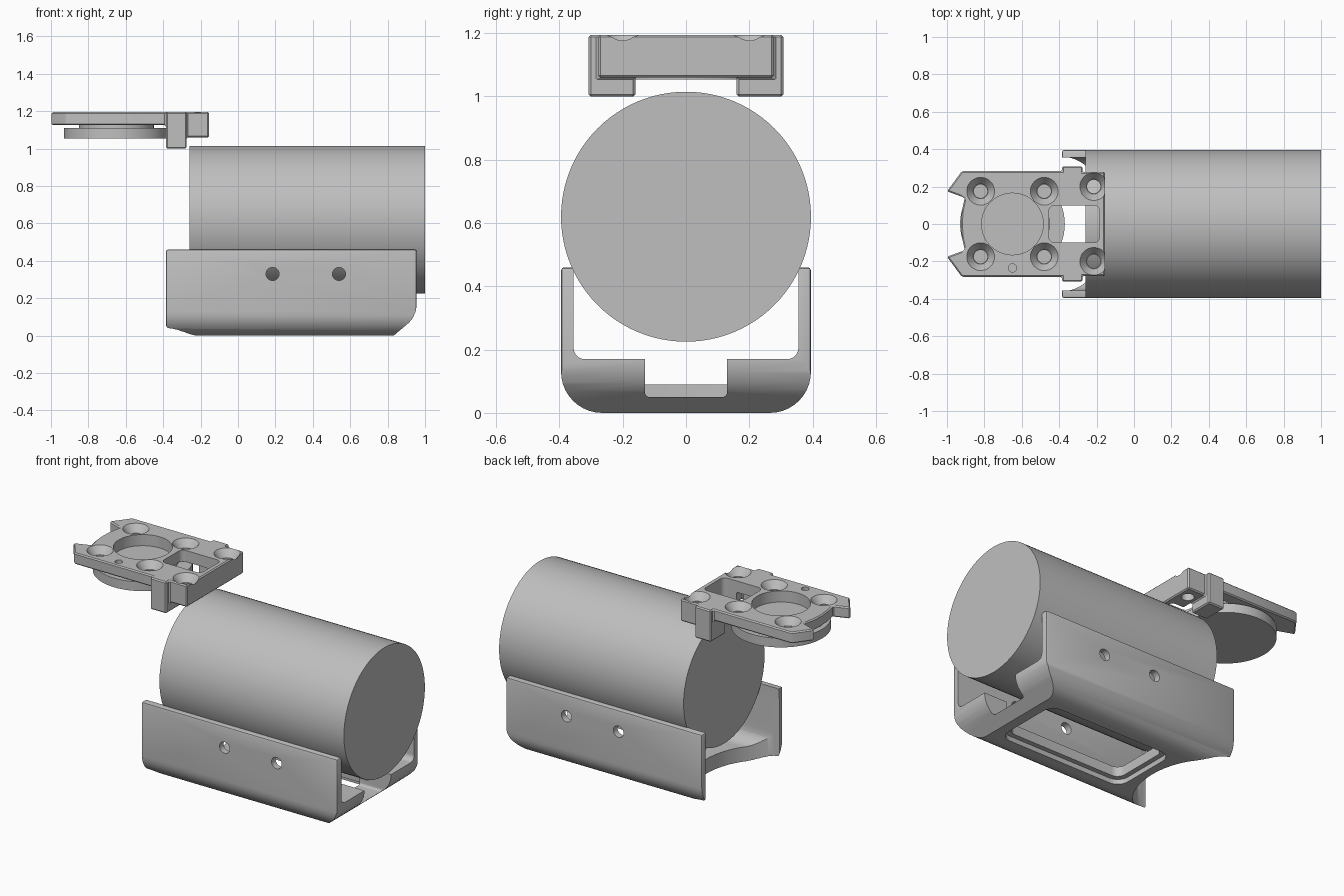
import bpy, bmesh, math
from mathutils import Matrix

if "Cube" in bpy.data.objects:
    bpy.data.objects.remove(bpy.data.objects["Cube"])

grey = bpy.data.materials.new("plain_grey")
grey.use_nodes = True
GREY = (0.52, 0.52, 0.52, 1)
grey.diffuse_color = GREY
grey.node_tree.nodes["Principled BSDF"].inputs["Base Color"].default_value = GREY


def finish(bm, name):
    bmesh.ops.recalc_face_normals(bm, faces=bm.faces)
    mesh = bpy.data.meshes.new(name)
    bm.to_mesh(mesh)
    bm.free()
    mesh.materials.append(grey)
    ob = bpy.data.objects.new(name, mesh)
    bpy.context.collection.objects.link(ob)
    return ob


def prism(name, pts, axis, lo, hi):
    """Extrude a 2D profile along an axis; x takes (y, z), y takes (x, z), z takes (x, y)."""
    place = {"x": lambda a, b, t: (t, a, b),
             "y": lambda a, b, t: (a, t, b),
             "z": lambda a, b, t: (a, b, t)}[axis]
    bm = bmesh.new()
    rings = [[bm.verts.new(place(a, b, t)) for a, b in pts] for t in (lo, hi)]
    n = len(pts)
    bm.faces.new(rings[0])
    bm.faces.new(rings[1])
    for i in range(n):
        j = (i + 1) % n
        bm.faces.new((rings[0][i], rings[0][j], rings[1][j], rings[1][i]))
    return finish(bm, name)


def arc(cx, cy, rx, ry, a0, a1, n=10):
    out = []
    for i in range(n + 1):
        a = math.radians(a0 + (a1 - a0) * i / n)
        out.append((cx + rx * math.cos(a), cy + ry * math.sin(a)))
    return out


def ellipse(cx, cy, rx, ry, n=48):
    return arc(cx, cy, rx, ry, 0, 360, n)[:-1]


def round_rect(x0, x1, y0, y1, r):
    return (arc(x1 - r, y1 - r, r, r, 0, 90, 6) + arc(x0 + r, y1 - r, r, r, 90, 180, 6)
            + arc(x0 + r, y0 + r, r, r, 180, 270, 6) + arc(x1 - r, y0 + r, r, r, 270, 360, 6))


def channel(half, low, high, r):
    """Cross-section with flat top and rounded lower corners."""
    return ([(half, high), (-half, high)] + arc(r - half, low + r, r, r, 180, 270)
            + arc(half - r, low + r, r, r, 270, 360))


def cone(name, x, y, z0, z1, r0, r1):
    bm = bmesh.new()
    bmesh.ops.create_cone(bm, cap_ends=True, segments=32, radius1=r0, radius2=r1,
                          depth=z1 - z0, matrix=Matrix.Translation((x, y, (z0 + z1) / 2)))
    return finish(bm, name)


def apply_mod(ob, kind, **settings):
    bpy.context.view_layer.objects.active = ob
    mod = ob.modifiers.new(kind.lower(), kind)
    for key, value in settings.items():
        setattr(mod, key, value)
    bpy.ops.object.modifier_apply(modifier=mod.name)


def combine(ob, tool, operation="DIFFERENCE"):
    apply_mod(ob, "BOOLEAN", object=tool, operation=operation, solver="EXACT")
    bpy.data.objects.remove(tool)


def smooth(ob):
    bpy.ops.object.select_all(action="DESELECT")
    ob.select_set(True)
    bpy.context.view_layer.objects.active = ob
    bpy.ops.object.shade_smooth_by_angle(angle=math.radians(30))


# Large cylinder body
body = prism("cylinder_body", ellipse(0, 0.62, 0.395, 0.395, 96), "x", -0.26, 1)
smooth(body)

# Cradle: rounded channel with a raised bar at the +x end
cradle = prism("cradle", channel(0.395, 0, 0.46, 0.13), "x", -0.385, 0.955)
apply_mod(cradle, "BEVEL", width=0.01, segments=2, limit_method="ANGLE",
          angle_limit=math.radians(60))
combine(cradle, prism("cavity", channel(0.355, 0.09, 0.8, 0.09), "x", -0.6, 0.8))
combine(cradle, prism("upper_cavity", channel(0.355, 0.17, 0.8, 0.035), "x", -0.6, 1.2))

# Sloped lower edge at the +x end
slope = [(0.82, -0.01), (0.915, 0.07), (0.935, 0.095), (0.95, 0.13), (0.957, 0.17),
         (1.2, 0.17), (1.2, -0.1), (0.82, -0.1)]
combine(cradle, prism("slope_cutter", slope, "y", -0.6, 0.6))

# Curved cut at the -x end, stepped floor window and bar notch
combine(cradle, prism("end_cutter", ellipse(-0.385, 0, 0.255, 0.36), "z", -0.1, 0.4))
combine(cradle, prism("recess", round_rect(-0.08, 0.77, -0.22, 0.22, 0.07), "z", -0.1, 0.03))
combine(cradle, prism("window", round_rect(-0.05, 0.74, -0.19, 0.19, 0.05), "z", -0.1, 0.3))
combine(cradle, prism("notch", round_rect(-0.13, 0.13, 0.05, 0.4, 0.015), "x", 0.7, 1.2))

# Side holes
for x in (0.185, 0.54):
    combine(cradle, prism("side_hole", ellipse(x, 0.33, 0.035, 0.035, 28), "y", -0.6, 0.6))
smooth(cradle)

# Mounting plate: plan outline crossed with the stepped side profile
half_outline = [(-0.905, 0.14), (-1, 0.175), (-0.92, 0.283), (-0.385, 0.283), (-0.385, 0.308),
                (-0.275, 0.308), (-0.275, 0.278), (-0.155, 0.278)]
front_curve = [(-0.92, -0.07), (-0.925, 0), (-0.92, 0.07)]
outline = front_curve + half_outline + [(x, -y) for x, y in reversed(half_outline)]
side = [(-1.1, 1.125), (-0.385, 1.125), (-0.385, 1.0), (-0.275, 1.0), (-0.275, 1.06),
        (-0.1, 1.06), (-0.1, 1.195), (-1.1, 1.195)]
plate = prism("mounting_plate", outline, "z", 0.9, 1.3)
combine(plate, prism("side_profile", side, "y", -0.5, 0.5), "INTERSECT")
gap = [(-0.5, 0.9), (-0.275, 0.9), (-0.275, 1.125), (-0.5, 1.125)]
combine(plate, prism("lug_gap", gap, "y", -0.16, 0.16))
apply_mod(plate, "BEVEL", width=0.007, segments=1, limit_method="ANGLE",
          angle_limit=math.radians(40))

# Round opening, rectangular opening and screw holes
combine(plate, prism("round_opening", ellipse(-0.65, 0, 0.165, 0.165), "z", 0.9, 1.3))
combine(plate, prism("slot", round_rect(-0.455, -0.185, -0.1, 0.1, 0.03), "z", 0.9, 1.3))
for x, y in ((-0.82, 0.175), (-0.48, 0.175), (-0.215, 0.2)):
    for sign in (-1, 1):
        combine(plate, cone("screw_hole", x, sign * y, 0.9, 1.3, 0.036, 0.036))
        combine(plate, cone("countersink", x, sign * y, 1.15, 1.2, 0.04, 0.078))
combine(plate, cone("pin_hole", -0.65, -0.235, 0.9, 1.3, 0.022, 0.022))
smooth(plate)

# Disc and its neck under the plate
disc = prism("lower_disc", ellipse(-0.65, 0, 0.28, 0.28, 64), "z", 1.053, 1.11)
neck = prism("disc_neck", ellipse(-0.65, 0, 0.2, 0.2), "z", 1.108, 1.126)
smooth(disc)
smooth(neck)
